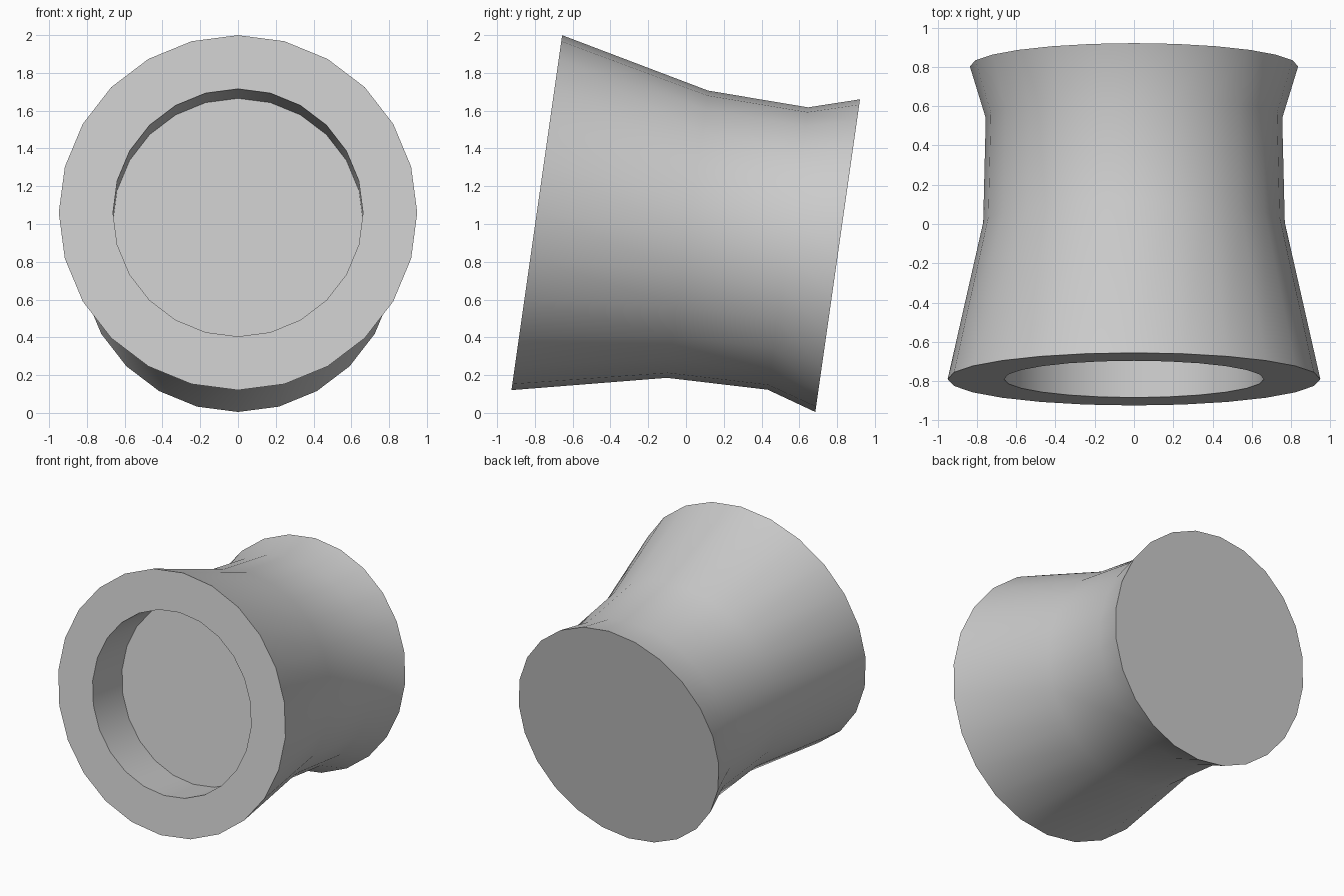
import bpy, bmesh, math
from mathutils import Vector

if "Cube" in bpy.data.objects:
    bpy.data.objects.remove(bpy.data.objects["Cube"])

SIDES = 24
FRONT = Vector((0, -0.79, 1.06))
BACK = Vector((0, 0.8025, 0.8325))
AXIS = (BACK - FRONT).normalized()
UP = AXIS.cross(Vector((-1, 0, 0))).normalized()
if UP.z < 0:
    UP = -UP
SIDE = Vector((1, 0, 0))

# (distance along the axis, radius): recess floor, recess rim, outer rim, waist, flared back
PROFILE = [(0.355, 0.662), (0, 0.662), (0, 0.949),
           (0.806, 0.768), (1.343, 0.755), (1.609, 0.836)]

grey = bpy.data.materials.new("light grey")
grey.diffuse_color = (0.6, 0.6, 0.6, 1)
grey.use_nodes = True
grey.node_tree.nodes["Principled BSDF"].inputs["Base Color"].default_value = grey.diffuse_color

bm = bmesh.new()


def ring(dist, radius):
    verts = []
    for i in range(SIDES):
        a = 2 * math.pi * i / SIDES
        offset = SIDE * math.sin(a) + UP * math.cos(a)
        verts.append(bm.verts.new(FRONT + AXIS * dist + offset * radius))
    return verts


# Flared body with a round recess in the front
rings = [ring(d, r) for d, r in PROFILE]
for a, b in zip(rings, rings[1:]):
    for i in range(SIDES):
        j = (i + 1) % SIDES
        bm.faces.new((a[i], a[j], b[j], b[i]))

# Recess floor and closed back
bm.faces.new(rings[0])
bm.faces.new(rings[-1])
bmesh.ops.recalc_face_normals(bm, faces=bm.faces)

mesh = bpy.data.meshes.new("flared_body")
bm.to_mesh(mesh)
bm.free()
mesh.materials.append(grey)
body = bpy.data.objects.new("flared_body", mesh)
bpy.context.collection.objects.link(body)

# Smooth walls, sharp rims
bpy.context.view_layer.objects.active = body
body.select_set(True)
bpy.ops.object.shade_smooth_by_angle(angle=math.radians(30))
